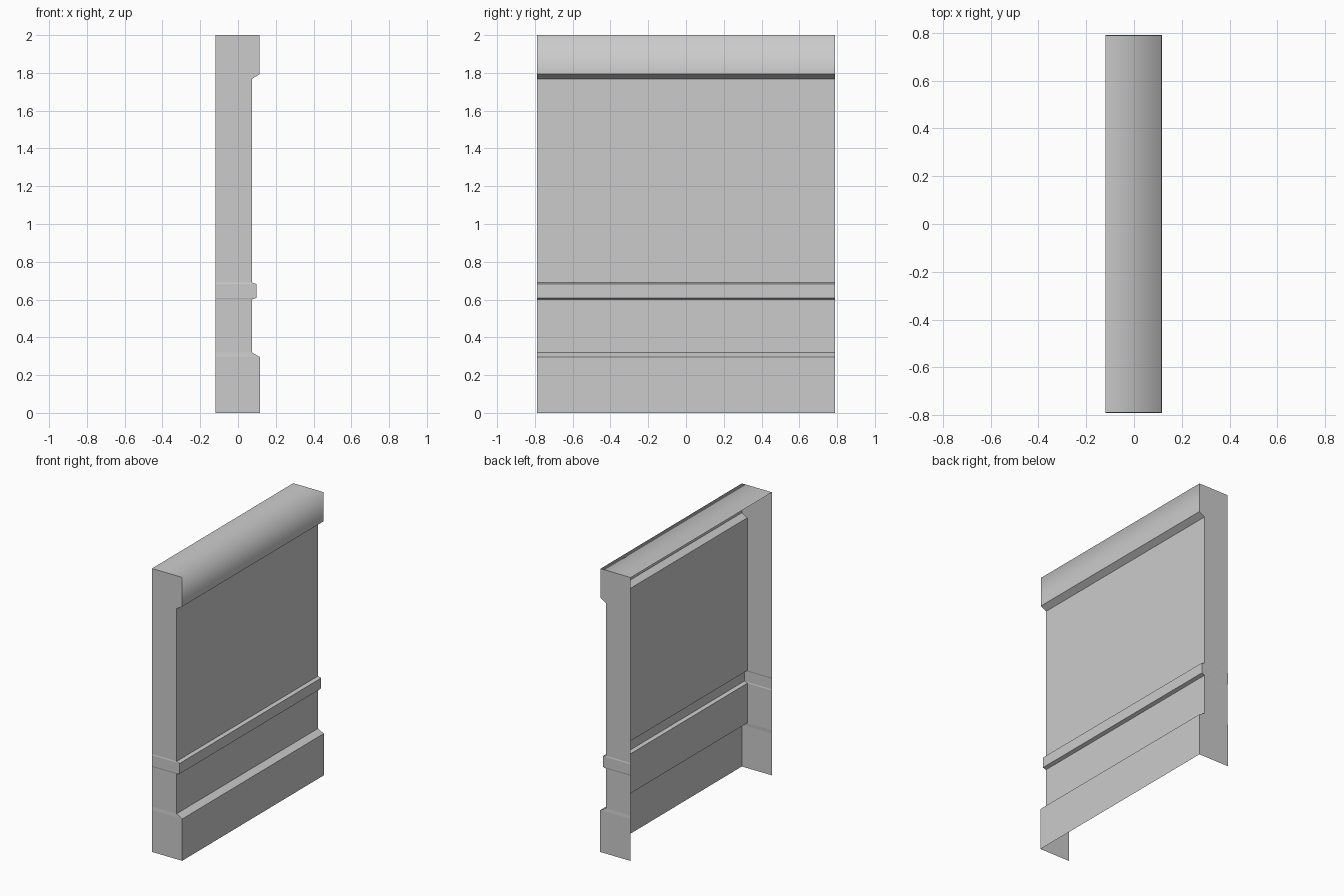
import bpy, bmesh

if "Cube" in bpy.data.objects:
    bpy.data.objects.remove(bpy.data.objects["Cube"])

BACK = -0.12


def wall_part(name, sections, cap_top=False):
    """Open U-shaped shell lofted through (front x, half width, z) sections."""
    bm = bmesh.new()
    rings = [[bm.verts.new(p) for p in
              ((BACK, -h, z), (x, -h, z), (x, h, z), (BACK, h, z))]
             for x, h, z in sections]
    for low, high in zip(rings, rings[1:]):
        for i in range(3):
            bm.faces.new((low[i], low[i + 1], high[i + 1], high[i]))
    if cap_top:
        top = bm.faces.new(rings[-1])
        # the crown front rolls softly into the top
        top.smooth = True
        for f in rings[-1][1].link_faces:
            if f.normal.x > 0.9 or all(v.co.x > 0 for v in f.verts):
                f.smooth = True
    bm.normal_update()
    mesh = bpy.data.meshes.new(name)
    bm.to_mesh(mesh)
    bm.free()
    obj = bpy.data.objects.new(name, mesh)
    bpy.context.collection.objects.link(obj)
    return obj


PX, PH = 0.073, 0.788   # panel face and half width

# skirting with sloped top
wall_part("skirting", [(0.117, 0.79, 0), (0.117, 0.79, 0.295), (PX, PH, 0.32)])
# plain lower panel
wall_part("lower_panel", [(PX, PH, 0.32), (PX, PH, 0.60)])
# narrow bevelled rail
wall_part("dado_rail", [(PX, PH, 0.60), (0.097, 0.79, 0.608),
                        (0.097, 0.79, 0.682), (PX, PH, 0.69)])
# plain upper panel
wall_part("upper_panel", [(PX, PH, 0.69), (PX, PH, 1.768)])
# crown with undercut bevel and top
wall_part("crown", [(PX, PH, 1.768), (0.115, PH, 1.793), (0.115, PH, 2.0)],
          cap_top=True)
